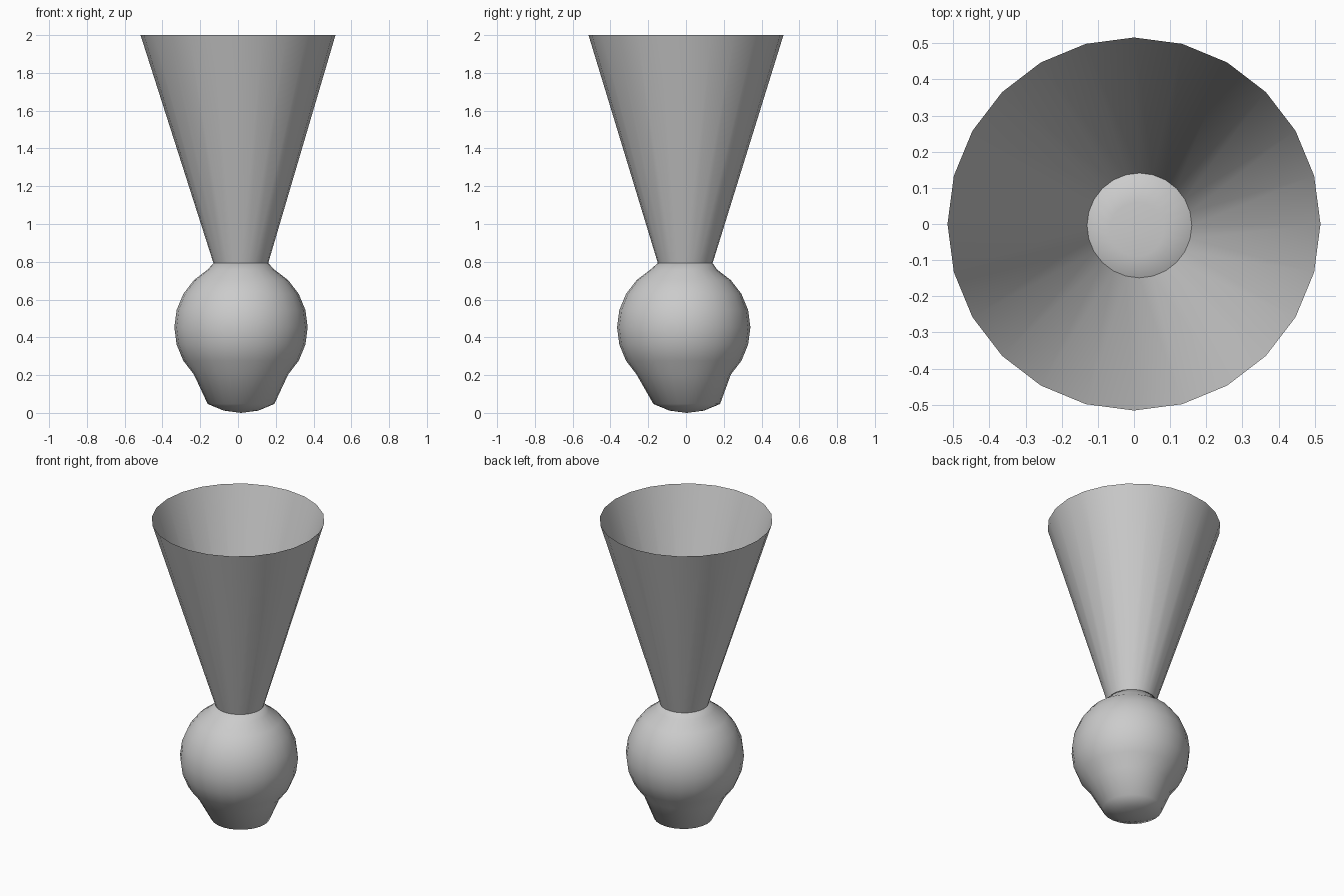
import bpy
import bmesh
import math

cube = bpy.data.objects.get("Cube")
if cube:
    bpy.data.objects.remove(cube)

SIDES = 24

grey = bpy.data.materials.new("plain grey")
grey.use_nodes = True
colour = (0.6, 0.6, 0.6, 1)
grey.diffuse_color = colour
grey.node_tree.nodes["Principled BSDF"].inputs["Base Color"].default_value = colour


def loft(name, rings):
    """Join rings given as (radius, height, x, y); a zero radius closes to a point."""
    bm = bmesh.new()
    loops = []
    for r, z, x, y in rings:
        count = SIDES if r > 0 else 1
        loops.append([bm.verts.new((x + r * math.cos(math.tau * i / SIDES),
                                    y + r * math.sin(math.tau * i / SIDES), z))
                      for i in range(count)])
    for low, high in zip(loops, loops[1:]):
        for i in range(SIDES):
            j = (i + 1) % SIDES
            if len(low) == 1:
                bm.faces.new((low[0], high[j], high[i]))
            elif len(high) == 1:
                bm.faces.new((low[i], low[j], high[0]))
            else:
                bm.faces.new((low[i], low[j], high[j], high[i]))
    mesh = bpy.data.meshes.new(name)
    bm.to_mesh(mesh)
    bm.free()
    mesh.materials.append(grey)
    mesh.shade_smooth()
    obj = bpy.data.objects.new(name, mesh)
    bpy.context.collection.objects.link(obj)
    return obj


# Round bulb: a ball whose bottom cap is pulled down, with a short collar on top
R, MID, DROP = 0.353, 0.453, 0.1
CX, CY = 0.016, -0.012
rings = []
for step in range(11):
    a = math.radians(15 * step)
    cap = step <= 2
    rings.append((R * math.sin(a), MID - R * math.cos(a) - (DROP if cap else 0),
                  CX, 0.004 if cap else CY))
rings += [(0.145, 0.793, 0.015, -0.004),
          (0.075, 0.799, 0.008, -0.015),
          (0, 0.803, 0.004, -0.025)]
loft("bulb", rings)

# Open flared funnel standing on the collar
loft("funnel", [(0.145, 0.793, 0.015, -0.004), (0.516, 2.0, 0, 0)])
